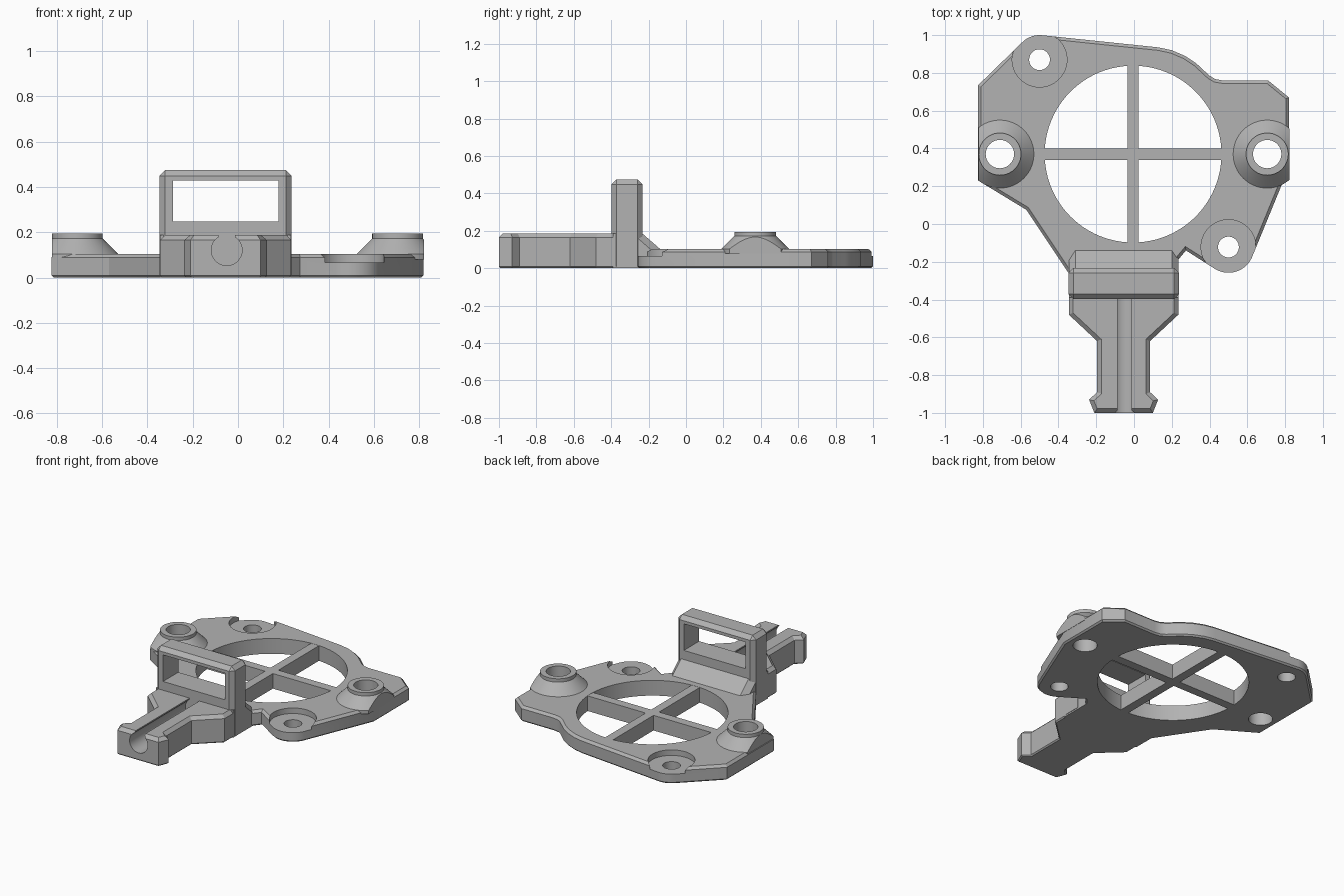
import bpy, bmesh
from math import cos, sin, radians, tau
from mathutils import Vector, Matrix

if "Cube" in bpy.data.objects:
    bpy.data.objects.remove(bpy.data.objects["Cube"])

grey = bpy.data.materials.new("plain_grey")
grey.use_nodes = True
colour = (0.45, 0.45, 0.45, 1)
grey.diffuse_color = colour
grey.node_tree.nodes["Principled BSDF"].inputs["Base Color"].default_value = colour


def finish(name, bm):
    bmesh.ops.recalc_face_normals(bm, faces=bm.faces)
    mesh = bpy.data.meshes.new(name)
    bm.to_mesh(mesh)
    bm.free()
    mesh.materials.append(grey)
    ob = bpy.data.objects.new(name, mesh)
    bpy.context.collection.objects.link(ob)
    return ob


def bevel(bm, test, size):
    edges = [e for e in bm.edges if test(e)]
    bmesh.ops.bevel(bm, geom=edges, offset=size, segments=1, affect='EDGES')


def extrude(points, vector):
    bm = bmesh.new()
    face = bm.faces.new([bm.verts.new(p) for p in points])
    new = bmesh.ops.extrude_face_region(bm, geom=[face])["geom"]
    bmesh.ops.translate(bm, vec=vector, verts=[v for v in new if isinstance(v, bmesh.types.BMVert)])
    return bm


def slab(name, outline, height, top, bottom):
    """Extruded outline with chamfered top and bottom rims."""
    bm = extrude([(x, y, 0) for x, y in outline], (0, 0, height))
    bevel(bm, lambda e: all(v.co.z > height - 0.001 for v in e.verts), top)
    bevel(bm, lambda e: all(v.co.z < 0.001 for v in e.verts), bottom)
    return finish(name, bm)


def box(name, lo, hi):
    bm = bmesh.new()
    lo, hi = Vector(lo), Vector(hi)
    bmesh.ops.create_cube(bm, size=1)
    for v in bm.verts:
        v.co = (lo + hi) / 2 + v.co * (hi - lo)
    return finish(name, bm)


def cylinder(name, centre, radius, length, axis='Z', sides=64):
    bm = bmesh.new()
    turn = Matrix.Rotation(radians(90), 4, 'X') if axis == 'Y' else Matrix()
    bmesh.ops.create_cone(bm, cap_ends=True, segments=sides, radius1=radius, radius2=radius,
                          depth=length, matrix=Matrix.Translation(centre) @ turn)
    return finish(name, bm)


def cut(target, cutters):
    for cutter in cutters:
        mod = target.modifiers.new("cut", 'BOOLEAN')
        mod.operation, mod.solver, mod.object = 'DIFFERENCE', 'EXACT', cutter
        cutter.hide_render = True
    deps = bpy.context.evaluated_depsgraph_get()
    mesh = bpy.data.meshes.new_from_object(target.evaluated_get(deps))
    target.modifiers.clear()
    target.data = mesh
    for cutter in cutters:
        bpy.data.objects.remove(cutter)


def arc(cx, cy, r, start, end, steps):
    angles = [radians(start + (end - start) * i / steps) for i in range(steps + 1)]
    return [(cx + r * cos(a), cy + r * sin(a)) for a in angles]


# Base plate with its rounded ears
screws = [(-0.5, 0.87), (0.5, -0.122)]
bosses = [(-0.71, 0.37), (0.705, 0.37)]
hub = (-0.005, 0.37)
outline = [(-0.825, 0.23), (-0.825, 0.735)]
outline += arc(*screws[0], 0.13, 133, 84, 8)
outline += [(0.13, 0.935), (0.2, 0.92), (0.27, 0.89), (0.33, 0.85), (0.4, 0.785),
            (0.43, 0.767), (0.47, 0.76), (0.71, 0.76), (0.82, 0.67), (0.82, 0.3)]
outline += arc(*screws[1], 0.136, -25, -120, 14)
outline += [(0.275, -0.14), (0.225, -0.2), (0.225, -0.3), (-0.32, -0.3), (-0.57, 0.075)]
plate = slab("base_plate", outline, 0.104, 0.016, 0.01)
cutters = [cylinder("opening", (*hub, 0.05), 0.468, 1, sides=96)]
for x, y in screws:
    cutters.append(cylinder("counterbore", (x, y, 0.166), 0.145, 0.2))
    cutters.append(cylinder("screw_hole", (x, y, 0), 0.055, 1))
for x, y in bosses:
    cutters.append(cylinder("boss_hole", (x, y, 0), 0.075, 1))
cut(plate, cutters)

# Crossed spokes over the round opening
hx, hy = hub
box("spoke_across", (hx - 0.475, hy - 0.03, 0), (hx + 0.475, hy + 0.03, 0.103))
box("spoke_along", (hx - 0.03, hy - 0.475, 0), (hx + 0.03, hy + 0.475, 0.103))


# Conical bosses, trimmed flush with the plate sides
def boss(name, x, y):
    profile = [(0.075, 0.08), (0.18, 0.08), (0.18, 0.104), (0.112, 0.172), (0.112, 0.195), (0.075, 0.195)]
    bm = bmesh.new()
    sides = 64
    rings = [[bm.verts.new((x + r * cos(tau * i / sides), y + r * sin(tau * i / sides), z))
              for r, z in profile] for i in range(sides)]
    for i, ring in enumerate(rings):
        after = rings[(i + 1) % sides]
        for j in range(len(profile)):
            k = (j + 1) % len(profile)
            bm.faces.new((ring[j], after[j], after[k], ring[k]))
    side = 1 if x > 0 else -1
    geom = bm.verts[:] + bm.edges[:] + bm.faces[:]
    bmesh.ops.bisect_plane(bm, geom=geom, plane_co=(side * 0.822, 0, 0), plane_no=(side, 0, 0),
                           clear_outer=True)
    bmesh.ops.holes_fill(bm, edges=[e for e in bm.edges if e.is_boundary])
    finish(name, bm)


boss("right_boss", *bosses[0])
boss("left_boss", *bosses[1])

# Stem with flared tip and a round channel open at the top
mid = -0.055
half = [(0.29, -0.26), (0.29, -0.48), (0.14, -0.62), (0.14, -0.89), (0.183, -0.93), (0.155, -1.0)]
stem_outline = [(mid + x, y) for x, y in half] + [(mid - x, y) for x, y in reversed(half)]
stem = slab("stem", stem_outline, 0.187, 0.022, 0.008)
channel_x = mid + 0.005
cut(stem, [cylinder("channel", (channel_x, -0.8, 0.121), 0.068, 0.82, 'Y'),
           box("channel_slot", (channel_x - 0.037, -1.2, 0.13), (channel_x + 0.037, -0.391, 0.4))])

# Sloped foot joining the stem to the plate
side_profile = [(-0.39, 0), (-0.39, 0.187), (-0.235, 0.187), (-0.135, 0.1), (-0.135, 0)]
bm = extrude([(mid - 0.29, y, z) for y, z in side_profile], (0.58, 0, 0))
bevel(bm, lambda e: abs(e.verts[0].co.x - e.verts[1].co.x) < 0.001
      and all(v.co.y > -0.24 and v.co.z > 0.05 for v in e.verts)
      or all(v.co.y > -0.14 for v in e.verts) and abs(e.verts[0].co.z - e.verts[1].co.z) > 0.05, 0.035)
finish("sloped_foot", bm)

# Upright window frame with a chamfered rim
bm = bmesh.new()
bmesh.ops.create_cube(bm, size=1)
for v in bm.verts:
    v.co = Vector((mid, -0.315, 0.2425)) + v.co * Vector((0.585, 0.165, 0.465))
bevel(bm, lambda e: all(v.co.z > 0.4 for v in e.verts)
      or abs(e.verts[0].co.z - e.verts[1].co.z) > 0.3, 0.026)
frame = finish("window_frame", bm)
cut(frame, [box("window", (mid - 0.232, -1, 0.247), (mid + 0.234, 0, 0.428))])

# Smooth round walls, keep chamfers crisp
bpy.ops.object.select_all(action='DESELECT')
for ob in bpy.context.collection.objects:
    if ob.type == 'MESH' and grey.name in ob.data.materials:
        ob.select_set(True)
        bpy.context.view_layer.objects.active = ob
bpy.ops.object.shade_smooth_by_angle(angle=radians(25))
